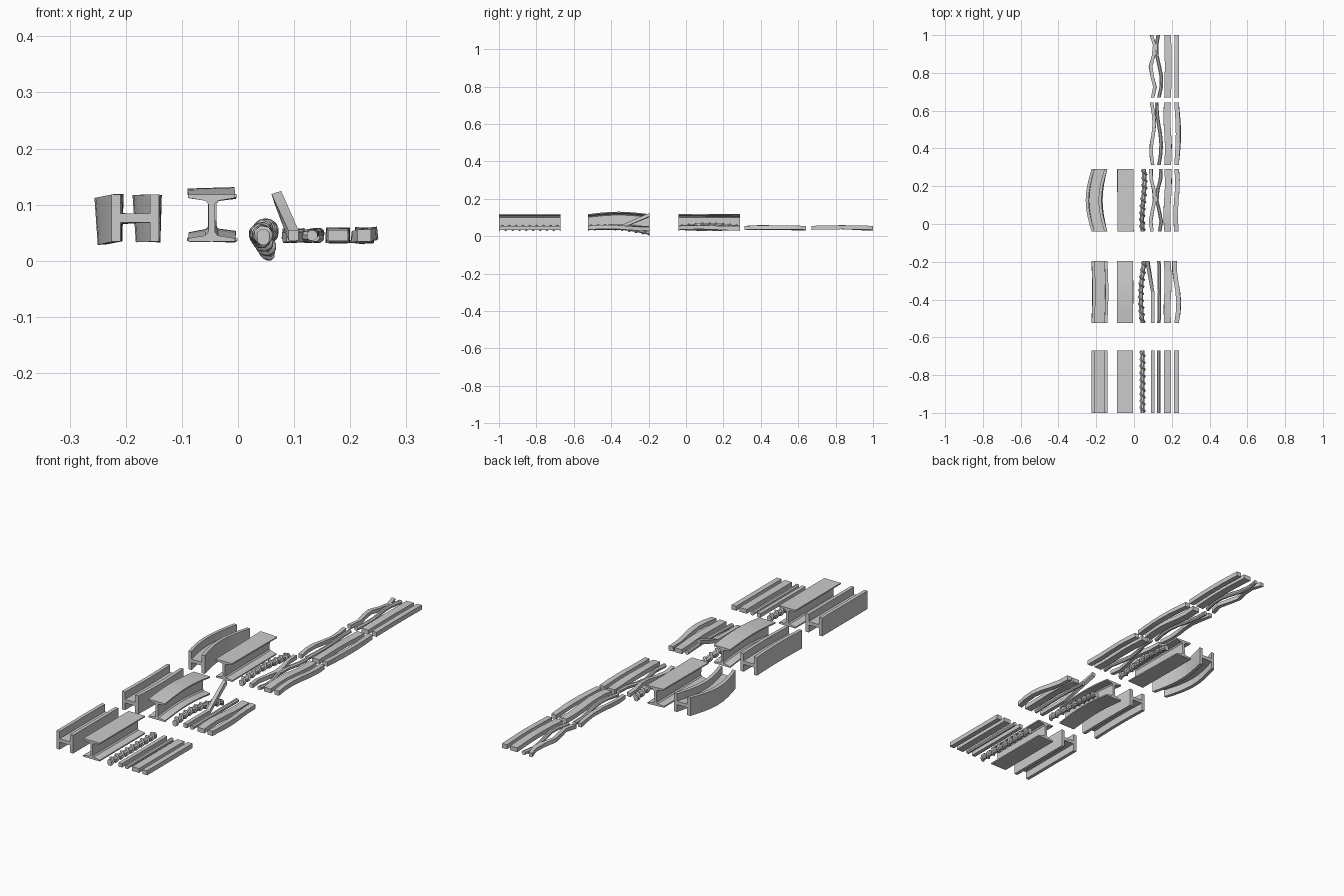
import bpy, bmesh
from math import sin, cos, pi

if "Cube" in bpy.data.objects:
    bpy.data.objects.remove(bpy.data.objects["Cube"])

LENGTH = 0.33
ROWS = [-1.0, -0.525, -0.04, 0.312, 0.67]  # front end of each row


def sweep(name, profile, x, z, row, bend, steps):
    """Sweep an xz profile along y; bend(t) gives the x shift, z shift and twist."""
    bm = bmesh.new()
    rings = []
    for k in range(steps + 1):
        t = k / steps
        dx, dz, tw = bend(t)
        c, s = cos(tw), sin(tw)
        rings.append([bm.verts.new((x + dx + px * c - pz * s, ROWS[row] + t * LENGTH,
                                    z + dz + px * s + pz * c)) for px, pz in profile])
    n = len(profile)
    for a, b in zip(rings, rings[1:]):
        for i in range(n):
            bm.faces.new((a[i], a[(i + 1) % n], b[(i + 1) % n], b[i]))
    bm.faces.new(rings[0])
    bm.faces.new(rings[-1])
    bmesh.ops.recalc_face_normals(bm, faces=bm.faces)
    me = bpy.data.meshes.new(name)
    bm.to_mesh(me)
    bm.free()
    bpy.context.collection.objects.link(bpy.data.objects.new(name, me))


def ngon(n, r):
    return [(r * cos(2 * pi * (i + 0.5) / n), r * sin(2 * pi * (i + 0.5) / n)) for i in range(n)]


def mirrored(quadrant):
    """Mirror a quadrant outline into a full closed profile."""
    half = quadrant + [(px, -pz) for px, pz in reversed(quadrant)]
    return half + [(-px, pz) for px, pz in reversed(half)]


def rect(w, h):
    return mirrored([(w / 2, h / 2)])


def straight(t):
    return 0, 0, 0


def arch(dx, dz, tw):
    """Smooth bow with the middle displaced and twisted."""
    return lambda t: (dx * sin(pi * t), dz * sin(pi * t), tw * sin(pi * t))


def wave(amp, freq, phase):
    """Sideways zigzag with a slight lift and roll."""
    return lambda t: (amp * sin(freq * t + phase), 0.004 * sin(5 * t + phase), 10 * amp * sin(freq * t))


# Wide-flange beams with upright flanges
wide = mirrored([(0.026, 0.008), (0.026, 0.042), (0.042, 0.042)])
for r, bend in enumerate([straight, arch(0.004, 0, -0.03), arch(-0.028, -0.003, 0.07)]):
    sweep(f"wide_beam_{r + 1}", wide, -0.183, 0.076, r, bend, 8)

# Tapered-flange beams: straight, arched upwards, twisted
tapered = mirrored([(0.042, 0.042), (0.042, 0.036), (0.011, 0.031), (0.006, 0.025)])
for r, bend in enumerate([straight, arch(0, 0.012, 0.03),
                          lambda t: (0.003 * (1 - t), 0, 0.02 * (1 - 3 * t))]):
    sweep(f"tapered_beam_{r + 1}", tapered, -0.047, 0.076, r, bend, 8)

# Ribbed rods: round core with a spiralling ridge of nine turns
ridge = [(px + 0.007, pz) for px, pz in ngon(8, 0.011)]
rods = [straight,
        lambda t: (0.010 * t - 0.013 * sin(pi * t), 0.008 * sin(pi * t) - 0.027 * t * t, 0),
        lambda t: (0.008 * t - 0.004 * sin(2 * pi * t), 0.013 * sin(pi * t), 0)]
for r, bend in enumerate(rods):
    sweep(f"ribbed_rod_core_{r + 1}", ngon(8, 0.012), 0.045, 0.045, r, bend, 16)
    sweep(f"ribbed_rod_ridge_{r + 1}", ridge, 0.045, 0.045, r,
          lambda t: (*bend(t)[:2], 18 * pi * t - pi / 2), 72)


# The square bar of the second row kinks up over the ribbed rod
def kinked(t):
    k = max(0, t - 0.5) * 2
    return -0.028 * k, 0.068 * k, 0.3 * k


# Thin bars: profile, x position and the bends of rows two to five
bars = {
    "square_bar": (rect(0.018, 0.018), 0.099,
                   [kinked, wave(0.011, 8, 3.5), wave(-0.009, 7, 0), wave(0.012, 10, 0)]),
    "round_bar": (ngon(8, 0.010), 0.132,
                  [arch(0.003, 0.003, 0), wave(-0.012, 8, 3.5), wave(0.012, 5, 0), wave(0.014, 6, 0)]),
    "flat_bar": (rect(0.036, 0.020), 0.178,
                 [wave(-0.003, 7, 0), wave(-0.004, 6, 0), wave(0.004, 6, 0), arch(0.003, 0.004, 0)]),
    "thick_bar": (rect(0.024, 0.021), 0.225,
                  [wave(0.012, 5, 0), wave(-0.005, 6, 0), arch(0.010, 0, 0.2), arch(0.002, 0.003, 0)]),
}
for name, (profile, x, bends) in bars.items():
    for r, bend in enumerate([straight] + bends):
        sweep(f"{name}_{r + 1}", profile, x, 0.045, r, bend, 6)
